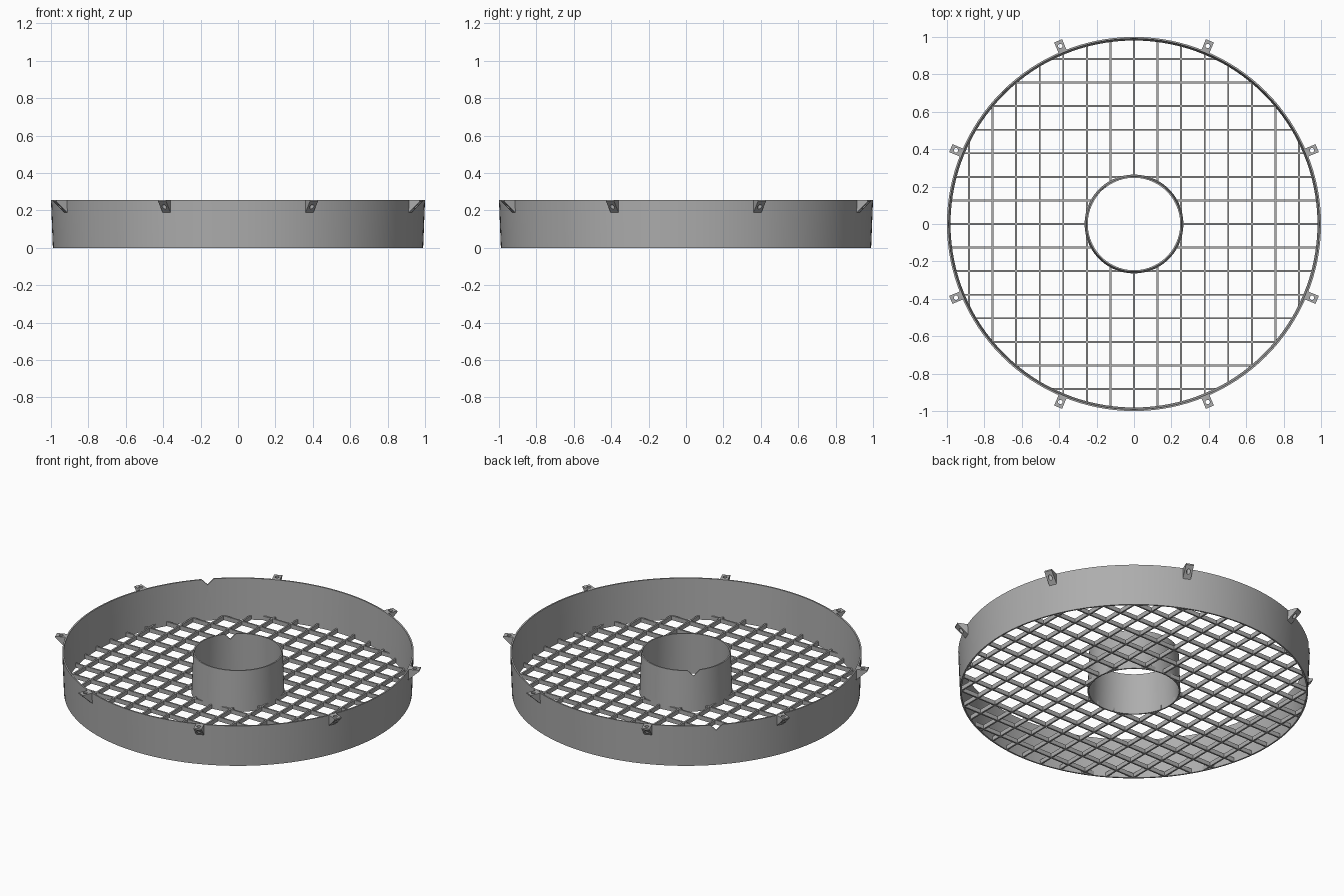
import bpy, bmesh, math
from mathutils import Matrix, Vector

if "Cube" in bpy.data.objects:
    bpy.data.objects.remove(bpy.data.objects["Cube"])

H = 0.255          # wall height
PITCH = 0.126      # grid spacing
BAR_W, BAR_H = 0.01, 0.026

grey = bpy.data.materials.new("mid grey")
grey.diffuse_color = (0.42, 0.42, 0.42, 1)
grey.use_nodes = True
grey.node_tree.nodes["Principled BSDF"].inputs["Base Color"].default_value = grey.diffuse_color


def finish(name, bm, smooth=False, helper=False):
    bmesh.ops.recalc_face_normals(bm, faces=bm.faces[:])
    me = bpy.data.meshes.new(name)
    bm.to_mesh(me)
    bm.free()
    ob = bpy.data.objects.new(name, me)
    bpy.context.collection.objects.link(ob)
    me.materials.append(grey)
    if smooth:
        bpy.ops.object.select_all(action='DESELECT')
        ob.select_set(True)
        bpy.context.view_layer.objects.active = ob
        bpy.ops.object.shade_smooth_by_angle(angle=math.radians(30))
    if helper:
        ob.hide_render = True
        ob.hide_viewport = True
    return ob


def cut(ob, cutter):
    mod = ob.modifiers.new("cut", 'BOOLEAN')
    mod.operation = 'DIFFERENCE'
    mod.solver = 'EXACT'
    mod.object = cutter


def wall(name, r_bottom, r_top, thick, n):
    """Tapered open tube with a closed wall thickness."""
    bm = bmesh.new()
    profile = [(r_bottom, 0), (r_top, H), (r_top - thick, H), (r_bottom - thick, 0)]
    rings = []
    for r, z in profile:
        rings.append([bm.verts.new((r * math.cos(2 * math.pi * i / n),
                                    r * math.sin(2 * math.pi * i / n), z)) for i in range(n)])
    for k in range(4):
        a, b = rings[k], rings[(k + 1) % 4]
        for i in range(n):
            j = (i + 1) % n
            bm.faces.new((a[i], a[j], b[j], b[i]))
    return finish(name, bm, smooth=True)


def prism(bm, pts, width, mat):
    """Extrude an (r, z) outline sideways by width and place it with mat."""
    a = [bm.verts.new(mat @ Vector((r, -width / 2, z))) for r, z in pts]
    b = [bm.verts.new(mat @ Vector((r, width / 2, z))) for r, z in pts]
    bm.faces.new(a)
    bm.faces.new(b[::-1])
    for i in range(len(pts)):
        j = (i + 1) % len(pts)
        bm.faces.new((a[i], a[j], b[j], b[i]))


# Outer rim and central tube
rim = wall("outer_rim", 0.99, 1.0, 0.009, 128)
tube = wall("centre_tube", 0.264, 0.255, 0.008, 96)

# V notch running radially through the top edges at the back left
bm = bmesh.new()
turn = Matrix.Rotation(math.radians(135), 4, 'Z') @ Matrix.Translation((0.65, 0, H))
bmesh.ops.create_cube(bm, size=1, matrix=turn @ Matrix.Rotation(math.pi / 4, 4, 'X')
                      @ Matrix.Diagonal((1.0, 0.05, 0.05, 1)))
notch = finish("notch_cutter", bm, helper=True)
cut(rim, notch)
cut(tube, notch)

# Floor grid: bars both ways, interrupted at the tube
bm = bmesh.new()
for axis in range(2):
    for k in range(-7, 8):
        d = k * PITCH
        end = math.sqrt(0.989 ** 2 - (abs(d) + BAR_W / 2) ** 2)
        if abs(d) < 0.257:
            start = math.sqrt(0.258 ** 2 - d ** 2)
            spans = [(start, end), (-end, -start)]
        else:
            spans = [(-end, end)]
        for s, e in spans:
            bmesh.ops.create_cube(bm, size=1, matrix=Matrix.Rotation(axis * math.pi / 2, 4, 'Z')
                                  @ Matrix.Translation(((s + e) / 2, d, BAR_H / 2))
                                  @ Matrix.Diagonal((e - s, BAR_W, BAR_H, 1)))
finish("floor_grid", bm)

# Eight wedge tabs around the rim, each with an upright hole
tabs, holes = bmesh.new(), bmesh.new()
outline = [(0.993, H), (1.06, H), (1.06, 0.247), (0.993, 0.185)]
for i in range(8):
    rot = Matrix.Rotation(math.radians(22.5 + 45 * i), 4, 'Z')
    prism(tabs, outline, 0.046, rot)
    bmesh.ops.create_cone(holes, cap_ends=True, segments=20, radius1=0.012, radius2=0.012,
                          depth=0.3, matrix=rot @ Matrix.Translation((1.03, 0, 0.25)))
tab_ob = finish("rim_tabs", tabs)
cut(tab_ob, finish("tab_hole_cutter", holes, helper=True))
